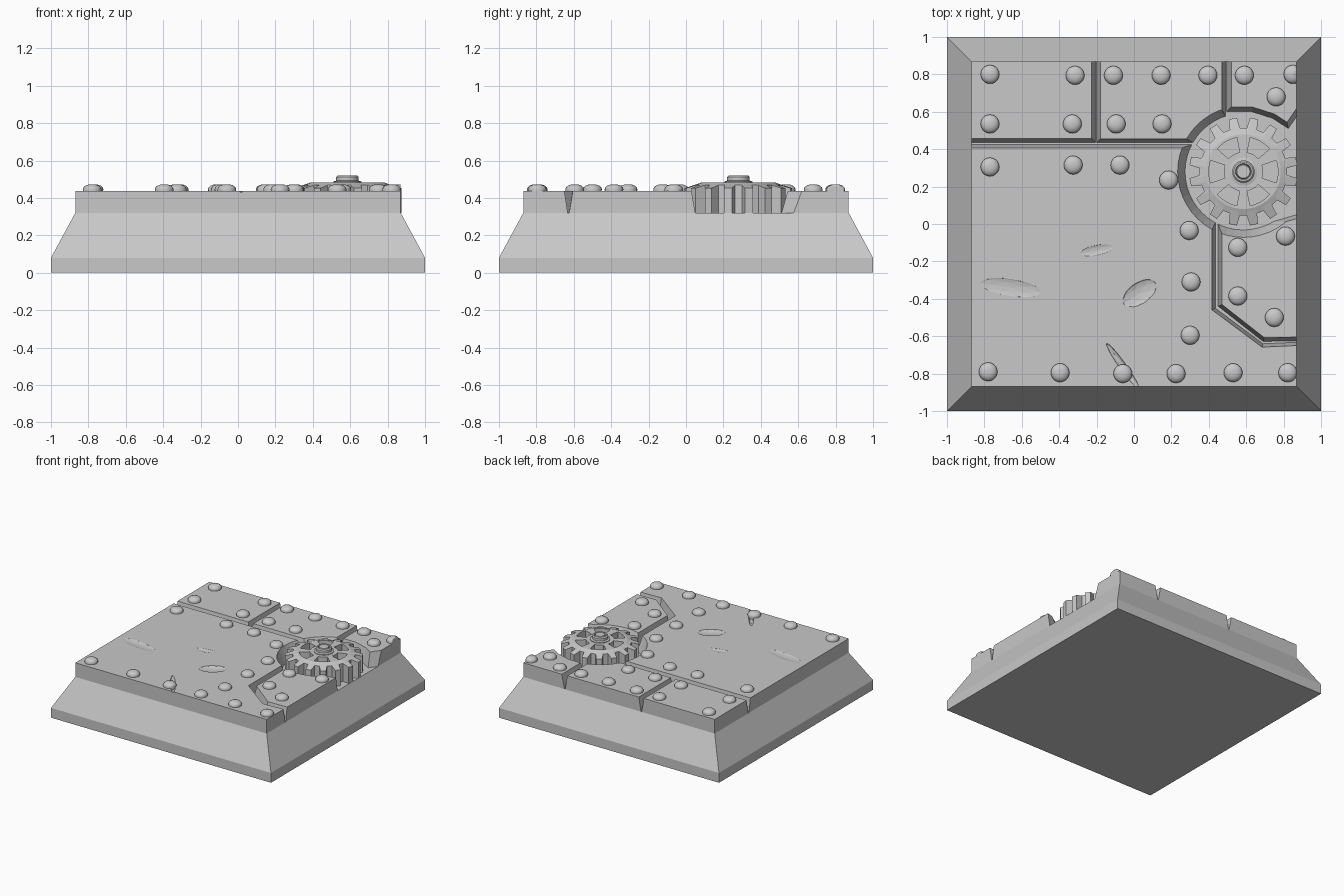
import bpy, bmesh
from math import pi, sin, cos
from mathutils import Vector, Matrix

if "Cube" in bpy.data.objects:
    bpy.data.objects.remove(bpy.data.objects["Cube"])

grey = bpy.data.materials.new("plain grey")
grey.use_nodes = True
grey.diffuse_color = (0.58, 0.58, 0.58, 1)
grey.node_tree.nodes["Principled BSDF"].inputs["Base Color"].default_value = (0.58, 0.58, 0.58, 1)

EDGE, DECK, TOP = 0.87, 0.32, 0.436
GEAR = Vector((0.585, 0.28, 0))


def finish(name, bm):
    bmesh.ops.recalc_face_normals(bm, faces=bm.faces)
    mesh = bpy.data.meshes.new(name)
    bm.to_mesh(mesh)
    bm.free()
    mesh.materials.append(grey)
    obj = bpy.data.objects.new(name, mesh)
    bpy.context.collection.objects.link(obj)
    return obj


def loft(name, loops):
    """Capped skin through loops with equal point counts."""
    bm = bmesh.new()
    rings = [[bm.verts.new(p) for p in loop] for loop in loops]
    n = len(rings[0])
    for a, b in zip(rings, rings[1:]):
        for i in range(n):
            j = (i + 1) % n
            bm.faces.new((a[i], a[j], b[j], b[i]))
    bm.faces.new(rings[0][::-1])
    bm.faces.new(rings[-1])
    return finish(name, bm)


def circle(center, r, z, n=48):
    return [(center.x + r * cos(2 * pi * i / n), center.y + r * sin(2 * pi * i / n), z)
            for i in range(n)]


def square(s, z):
    return [(-s, -s, z), (s, -s, z), (s, s, z), (-s, s, z)]


def cut(obj, cutter):
    mod = obj.modifiers.new("cut", "BOOLEAN")
    mod.operation = "DIFFERENCE"
    mod.solver = "EXACT"
    mod.object = cutter
    bpy.context.view_layer.update()
    bpy.context.view_layer.objects.active = obj
    bpy.ops.object.modifier_apply(modifier=mod.name)


def smooth(obj, angle=0.6):
    bpy.ops.object.select_all(action="DESELECT")
    obj.select_set(True)
    bpy.context.view_layer.objects.active = obj
    bpy.ops.object.shade_smooth_by_angle(angle=angle)


def shrink(points, amount):
    """Move inner edges inward; edges on the outer border stay."""
    pts = [Vector(p) for p in points]
    lines = []
    for i, a in enumerate(pts):
        b = pts[(i + 1) % len(pts)]
        d = (b - a).normalized()
        outer = any(abs(a[k]) > EDGE - 0.001 and abs(a[k] - b[k]) < 0.001 for k in (0, 1))
        lines.append((a + Vector((-d.y, d.x)) * (0 if outer else amount), d))
    result = []
    for i in range(len(pts)):
        (p, d), (q, e) = lines[i - 1], lines[i]
        t = (q - p).cross(e) / d.cross(e)
        result.append(p + d * t)
    return result


def plate(name, points, slope):
    top = shrink(points, slope)
    return loft(name, [[(x, y, DECK - 0.002) for x, y in points],
                       [(x, y, TOP) for x, y in top]])


# Tapered plinth
loft("plinth", [square(1, 0), square(1, 0.08), square(EDGE, DECK)])

# Deck plates, outlines counter-clockwise
E = EDGE
main = plate("main_plate", [(-E, -E), (E, -E), (E, -0.632), (0.69, -0.64), (0.435, -0.45),
                            (0.435, 0.1), (0.5, 0.425), (-E, 0.425)], 0.018)
back_left = plate("back_left_plate", [(-E, 0.435), (-0.205, 0.435), (-0.205, E), (-E, E)], 0.022)
back_middle = plate("back_middle_plate", [(-0.2, 0.435), (0.49, 0.435), (0.49, E), (-0.2, E)], 0.02)
back_right = plate("back_right_plate", [(0.495, 0.6), (0.63, 0.6), (0.74, 0.565), (0.825, 0.51),
                                        (E, 0.575), (E, E), (0.495, E)], 0.025)
right = plate("right_plate", [(0.45, -0.44), (0.69, -0.628), (E, -0.625), (E, 0.05),
                              (0.7, 0.0), (0.45, 0.0)], 0.02)

# Round pocket for the gear
pocket = loft("pocket_cutter", [circle(GEAR, 0.305, 0.29), circle(GEAR, 0.312, DECK),
                                circle(GEAR, 0.36, 0.46)])
for p in (main, back_middle, right):
    cut(p, pocket)
bpy.data.objects.remove(pocket)


# Shallow dents and scratches on the main plate
def dent(x, y, length, width, depth, angle):
    bm = bmesh.new()
    bmesh.ops.create_icosphere(bm, subdivisions=2, radius=1)
    bm.transform(Matrix.Translation((x, y, TOP + 0.004)) @ Matrix.Rotation(angle, 4, "Z")
                 @ Matrix.Diagonal((length, width, depth + 0.004, 1)))
    cutter = finish("dent_cutter", bm)
    cut(main, cutter)
    bpy.data.objects.remove(cutter)


dent(0.03, -0.37, 0.11, 0.06, 0.014, 0.6)
dent(-0.66, -0.34, 0.18, 0.05, 0.008, -0.15)
dent(-0.2, -0.14, 0.1, 0.03, 0.006, 0.2)
dent(-0.06, -0.76, 0.16, 0.02, 0.016, -0.95)

# Gear body with trapezoid teeth and dropped tooth tips
TEETH = 16
outline = []
for i in range(TEETH):
    for offset, r in ((-0.3, 0.235), (-0.19, 0.29), (0.19, 0.29), (0.3, 0.235)):
        outline.append((2 * pi * (i + offset + 0.5) / TEETH, r))


def gear_loop(z_root, z_tip, limit=1):
    return [(GEAR.x + min(r, limit) * cos(a), GEAR.y + min(r, limit) * sin(a),
             z_tip if r > 0.25 else z_root) for a, r in outline]


gear = loft("gear", [gear_loop(DECK, DECK), gear_loop(0.468, 0.452),
                     gear_loop(0.476, 0.476, 0.215), gear_loop(0.482, 0.482, 0.2)])

# Six windows between the spokes
for k in range(6):
    arc = [k * pi / 3 + pi / 9.5 * (s / 3 - 1) for s in range(7)]
    shape = [(0.185, a) for a in arc] + [(0.105, a) for a in reversed(arc)]
    window = loft("window_cutter", [[(GEAR.x + r * cos(a), GEAR.y + r * sin(a), z)
                                     for r, a in shape] for z in (0.43, 0.5)])
    cut(gear, window)
    bpy.data.objects.remove(window)

# Gear hub with a recessed centre
hub = loft("gear_hub", [circle(GEAR, r, z, 32) for r, z in
                        ((0.075, 0.45), (0.075, 0.488), (0.06, 0.492), (0.06, 0.512), (0.052, 0.52),
                         (0.043, 0.52), (0.039, 0.51), (0.035, 0.52))])
smooth(hub)

# Domed rivets
RIVETS = [(-0.77, 0.8), (-0.315, 0.795), (-0.77, 0.535), (-0.33, 0.535),
          (-0.11, 0.795), (0.145, 0.795), (0.395, 0.795), (-0.095, 0.535), (0.15, 0.535),
          (0.59, 0.795), (0.76, 0.68), (0.85, 0.8), (-0.77, 0.305), (-0.325, 0.315),
          (-0.075, 0.315), (0.185, 0.235), (0.295, -0.035), (0.305, -0.31), (0.3, -0.595),
          (-0.78, -0.79), (-0.395, -0.795), (-0.06, -0.8), (0.225, -0.8), (0.53, -0.795),
          (0.822, -0.795), (0.555, -0.125), (0.81, -0.065), (0.555, -0.385), (0.75, -0.5)]
DOME = [(0.048, TOP - 0.012), (0.05, 0.447), (0.046, 0.457), (0.035, 0.466), (0.018, 0.472)]
for x, y in RIVETS:
    c = Vector((x, y, 0))
    rivet = loft("rivet", [[(min(px, EDGE), py, pz) for px, py, pz in circle(c, r, z, 20)]
                           for r, z in DOME])
    smooth(rivet, 0.9)
